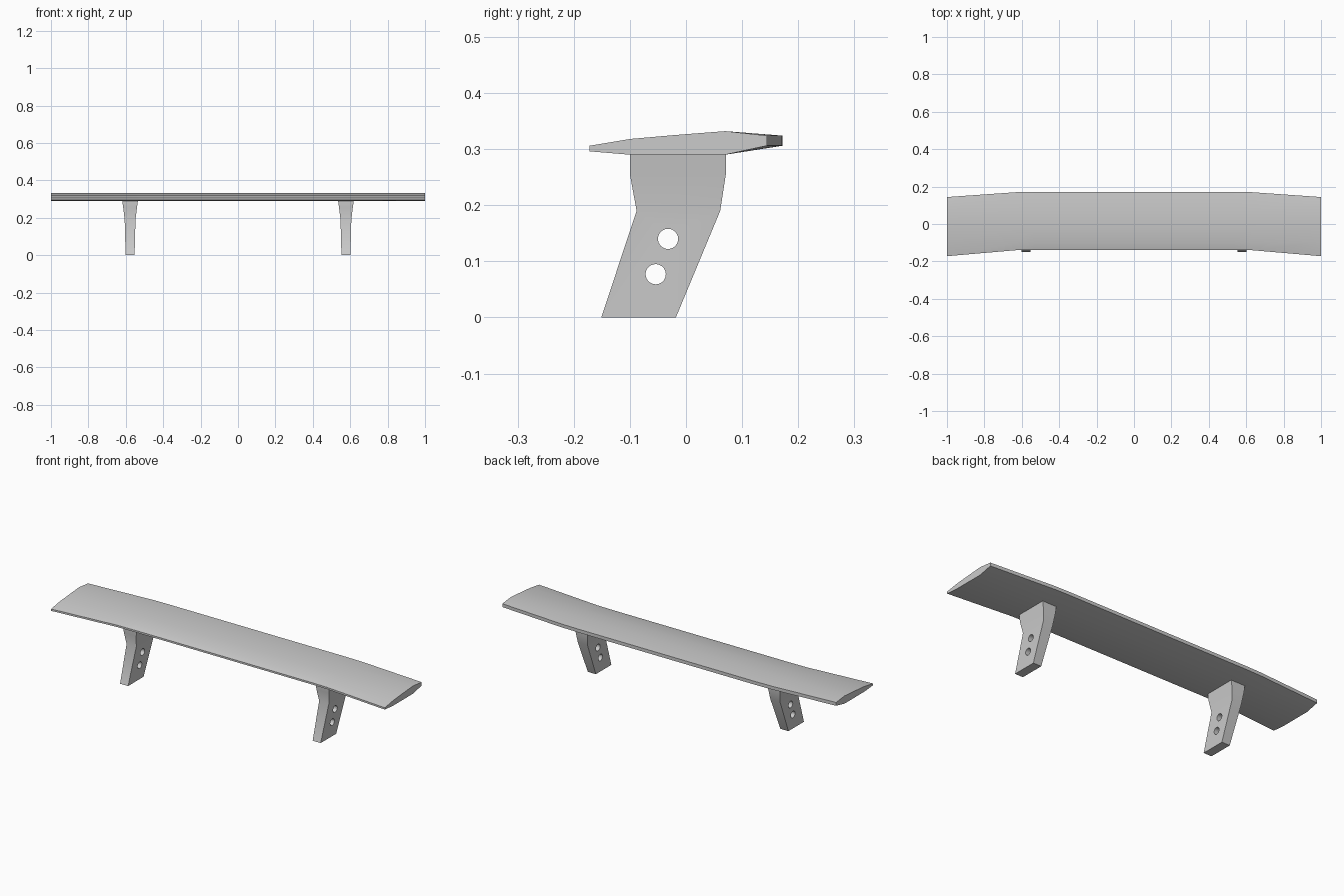
import bpy, math

if "Cube" in bpy.data.objects:
    bpy.data.objects.remove(bpy.data.objects["Cube"])


def loft(name, rings):
    """Skin a list of equal-length rings and cap both ends."""
    n = len(rings[0])
    verts = [v for r in rings for v in r]
    faces = [(i * n + j, i * n + (j + 1) % n, (i + 1) * n + (j + 1) % n, (i + 1) * n + j)
             for i in range(len(rings) - 1) for j in range(n)]
    faces += [tuple(reversed(range(n))), tuple(range(len(verts) - n, len(verts)))]
    mesh = bpy.data.meshes.new(name)
    mesh.from_pydata(verts, [], faces)
    obj = bpy.data.objects.new(name, mesh)
    bpy.context.collection.objects.link(obj)
    bpy.ops.object.select_all(action='DESELECT')
    obj.select_set(True)
    bpy.context.view_layer.objects.active = obj
    bpy.ops.object.mode_set(mode='EDIT')
    bpy.ops.mesh.select_all(action='SELECT')
    bpy.ops.mesh.normals_make_consistent(inside=False)
    bpy.ops.object.mode_set(mode='OBJECT')
    return obj


def smooth(obj, angle):
    bpy.ops.object.select_all(action='DESELECT')
    obj.select_set(True)
    bpy.context.view_layer.objects.active = obj
    bpy.ops.object.shade_smooth_by_angle(angle=math.radians(angle))


# Wing blade: aerofoil section whose front and rear edges sweep forward at the tips
def wing_section(x, front, rear):
    return [(x, y, z) for y, z in (
        (front, 0.296), (front, 0.306), (-0.10, 0.318), (-0.02, 0.325), (0.07, 0.332),
        (rear, 0.324), (rear, 0.306), (0.07, 0.29), (-0.10, 0.29))]


stations = [(0.53, -0.138, 0.172), (0.63, -0.140, 0.170), (1.0, -0.172, 0.144)]
rings = [wing_section(-x, f, r) for x, f, r in reversed(stations)]
rings += [wing_section(x, f, r) for x, f, r in stations]
wing = loft("wing_blade", rings)
smooth(wing, 40)

# Uprights: raked tapered posts, each with two round lightening holes
LEVELS = [(0.0, 0.024, -0.151, -0.018), (0.19, 0.029, -0.088, 0.061),
          (0.255, 0.037, -0.10, 0.071), (0.30, 0.043, -0.10, 0.071)]
HOLES = [(-0.032, 0.140), (-0.054, 0.077)]

for side, cx in (("left", -0.577), ("right", 0.577)):
    post = loft(side + "_upright", [
        [(cx - w, y0, z), (cx + w, y0, z), (cx + w, y1, z), (cx - w, y1, z)]
        for z, w, y0, y1 in LEVELS])
    for i, (y, z) in enumerate(HOLES):
        bpy.ops.mesh.primitive_cylinder_add(vertices=32, radius=0.018, depth=0.2,
                                            location=(cx, y, z),
                                            rotation=(0, math.pi / 2, 0))
        cutter = bpy.context.object
        cutter.name = f"{side}_hole_cutter_{i}"
        mod = post.modifiers.new("hole", 'BOOLEAN')
        mod.operation = 'DIFFERENCE'
        mod.solver = 'EXACT'
        mod.object = cutter
        bpy.context.view_layer.objects.active = post
        bpy.ops.object.modifier_apply(modifier=mod.name)
        bpy.data.objects.remove(cutter)
    smooth(post, 40)
